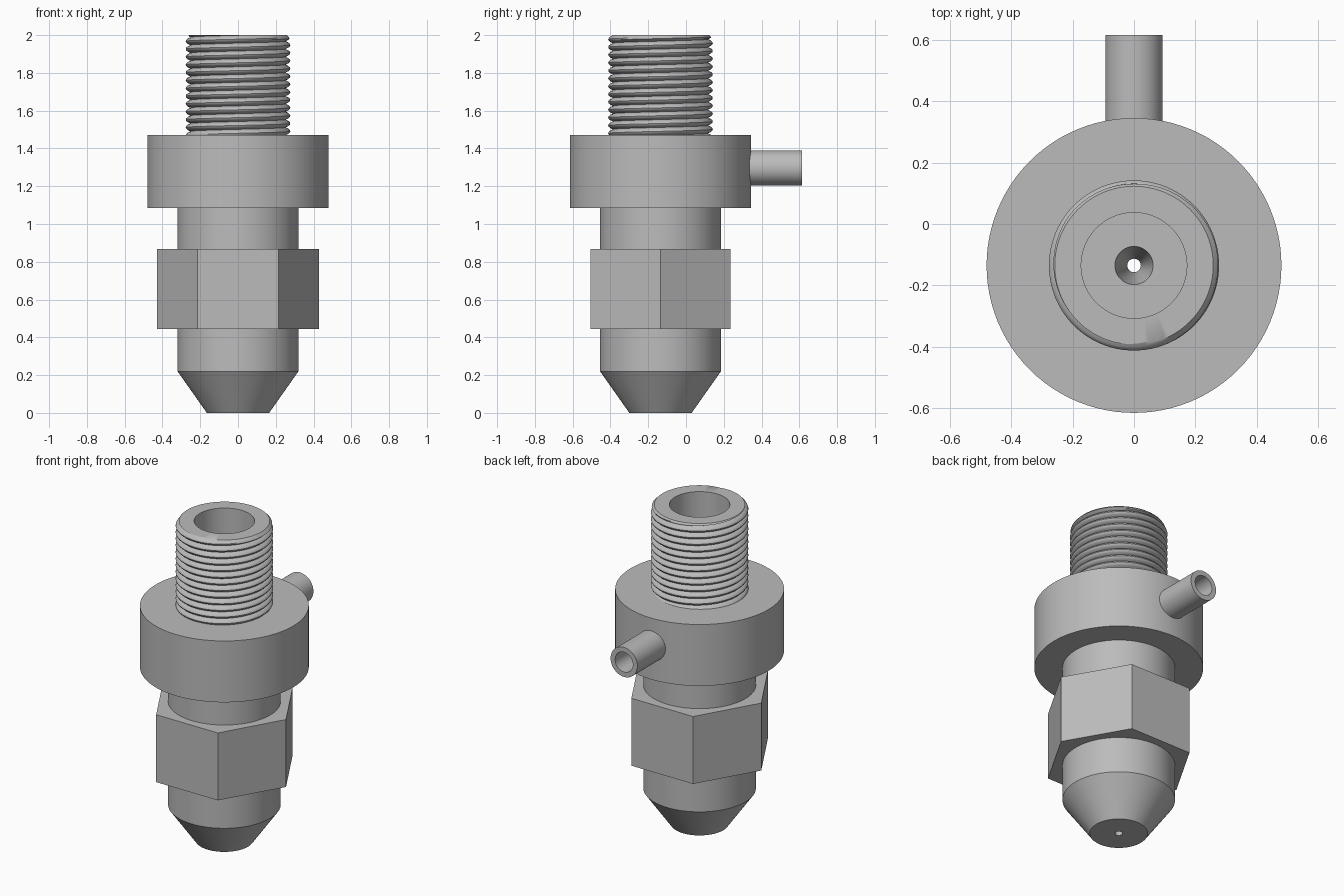
import bpy, bmesh, math
from mathutils import Matrix

if "Cube" in bpy.data.objects:
    bpy.data.objects.remove(bpy.data.objects["Cube"], do_unlink=True)

AXIS_Y = -0.135
SEGS = 96
BORE = 0.172
PORT_Z = 1.297

steel = bpy.data.materials.new("steel_grey")
steel.use_nodes = True
GREY = (0.5, 0.5, 0.5, 1)
steel.diffuse_color = GREY
steel.node_tree.nodes["Principled BSDF"].inputs["Base Color"].default_value = GREY


def finish(name, bm, matrix):
    bmesh.ops.recalc_face_normals(bm, faces=bm.faces)
    mesh = bpy.data.meshes.new(name)
    bm.to_mesh(mesh)
    bm.free()
    mesh.materials.append(steel)
    obj = bpy.data.objects.new(name, mesh)
    obj.matrix_world = matrix
    bpy.context.collection.objects.link(obj)
    return obj


def smooth(obj, angle=30):
    bpy.ops.object.select_all(action='DESELECT')
    obj.select_set(True)
    bpy.context.view_layer.objects.active = obj
    bpy.ops.object.shade_smooth_by_angle(angle=math.radians(angle))


def lathe(name, profile, segs, matrix):
    """Revolve a closed (radius, height) loop about z."""
    bm = bmesh.new()
    rings = []
    for i in range(segs):
        a = math.tau * i / segs
        rings.append([bm.verts.new((r * math.cos(a), r * math.sin(a), z)) for r, z in profile])
    n = len(profile)
    for i in range(segs):
        a, b = rings[i], rings[(i + 1) % segs]
        for k in range(n):
            m = (k + 1) % n
            bm.faces.new((a[k], b[k], b[m], a[m]))
    return finish(name, bm, matrix)


upright = Matrix.Translation((0, AXIS_Y, 0))
backward = Matrix.Translation((0, AXIS_Y, PORT_Z)) @ Matrix.Rotation(-math.pi / 2, 4, 'X')

# Body: tapered tip, neck, collar, stepped bore and outlet hole
body = lathe("nozzle_body", [
    (0.165, 0), (0.32, 0.22), (0.32, 1.085), (0.48, 1.085), (0.48, 1.47),
    (BORE, 1.47), (BORE, 0.3), (0.062, 0.3), (0.022, 0.1), (0.022, 0)], SEGS, upright)

# Cross hole from the side port into the bore
bm = bmesh.new()
bmesh.ops.create_cone(bm, cap_ends=True, segments=48, radius1=0.068, radius2=0.068,
                      depth=0.6, matrix=Matrix.Translation((0, 0, 0.35)))
cutter = finish("port_cutter", bm, backward)
cutter.hide_render = True
mod = body.modifiers.new("port_hole", 'BOOLEAN')
mod.operation = 'DIFFERENCE'
mod.solver = 'EXACT'
mod.object = cutter
bpy.context.view_layer.objects.active = body
bpy.ops.object.modifier_apply(modifier=mod.name)
bpy.data.objects.remove(cutter, do_unlink=True)
smooth(body)

# Hexagonal wrench section, flat shaded
lathe("hex_nut", [(0.3, 0.445), (0.428, 0.445), (0.428, 0.868), (0.3, 0.868)], 6, upright)

# Side port tube
port = lathe("side_port", [(0.062, 0.4), (0.093, 0.4), (0.093, 0.75), (0.062, 0.75)], 48, backward)
smooth(port)

# Threaded stem: helical surface trimmed flat at both ends
Z0, Z1, PITCH, STEPS = 1.47, 2.0, 0.0415, 6
ROOT, CREST = 0.252, 0.277


def thread_radius(z, a):
    phase = (z - Z0) / PITCH - a / math.tau
    r = ROOT + (CREST - ROOT) * abs(math.sin(math.pi * phase)) ** 0.8
    return min(r, 0.258 + (Z1 - z))


bm = bmesh.new()
rows = []
turns = math.ceil((Z1 - Z0) / PITCH) + 1
for k in range(-STEPS, turns * STEPS):
    row = []
    for j in range(SEGS + 1):
        a = math.tau * j / SEGS
        z = min(max(Z0 + PITCH * (k / STEPS + j / SEGS), Z0), Z1)
        r = thread_radius(z, a)
        row.append(bm.verts.new((r * math.cos(a), r * math.sin(a), z)))
    rows.append(row)
for low, high in zip(rows, rows[1:]):
    for j in range(SEGS):
        bm.faces.new((low[j], low[j + 1], high[j + 1], high[j]))
bmesh.ops.remove_doubles(bm, verts=bm.verts, dist=1e-5)

# Flat end face, then the inner wall of the stem
rim = [e for e in bm.edges if e.is_boundary and all(v.co.z > Z1 - 1e-4 for v in e.verts)]
for height in (Z1, Z0):
    made = bmesh.ops.extrude_edge_only(bm, edges=rim)["geom"]
    for v in (g for g in made if isinstance(g, bmesh.types.BMVert)):
        scale = BORE / math.hypot(v.co.x, v.co.y)
        v.co = (v.co.x * scale, v.co.y * scale, height)
    rim = [g for g in made if isinstance(g, bmesh.types.BMEdge) and g.is_boundary]
stem = finish("threaded_stem", bm, upright)
smooth(stem, 40)
